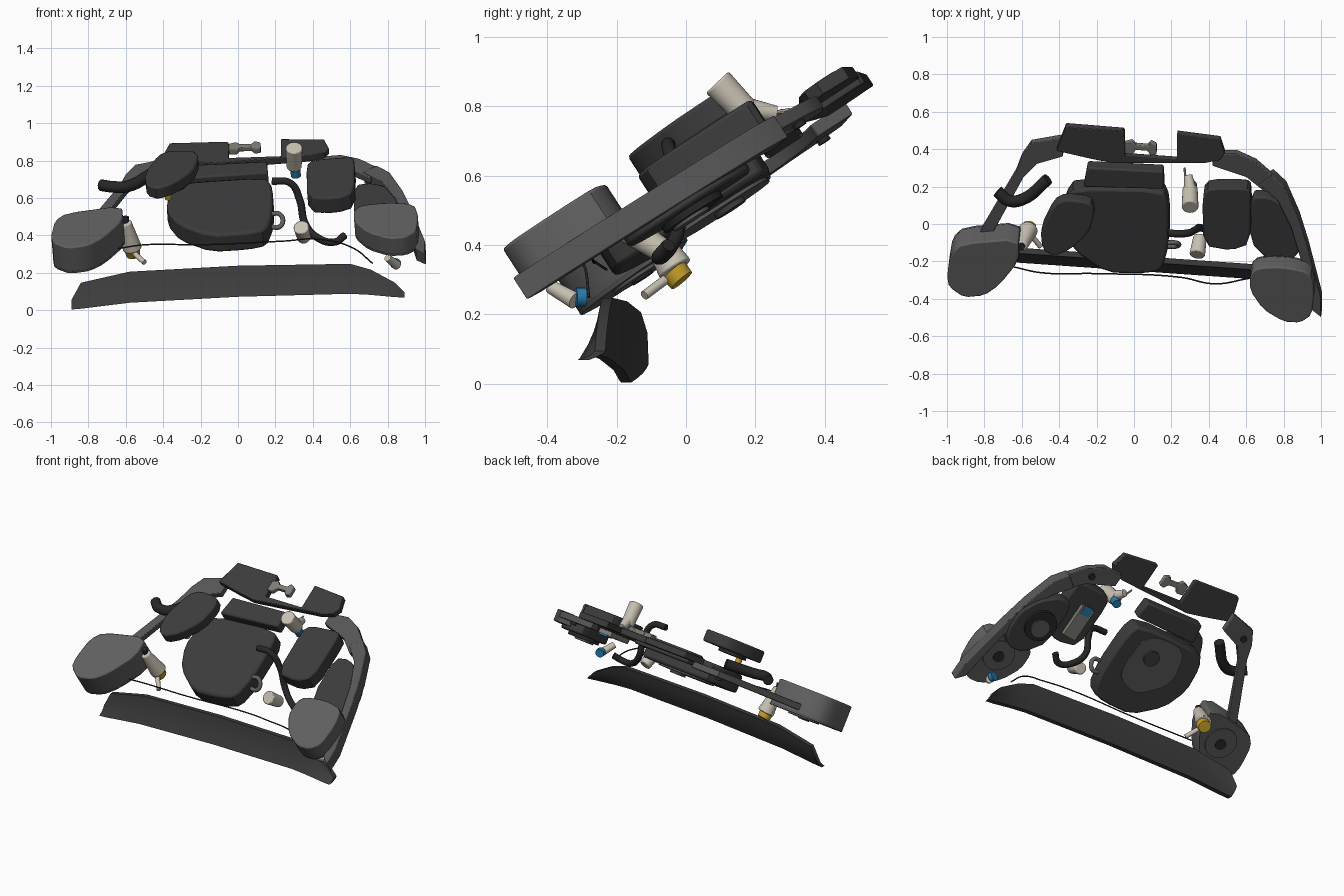
import bpy, bmesh, math
from mathutils import Vector

cube = bpy.data.objects.get("Cube")
if cube:
    bpy.data.objects.remove(cube)

# Normal of the tilted plane that carries the whole layout
N = Vector((-0.0675, -0.545, 0.839)).normalized()


def material(name, r, g, b):
    m = bpy.data.materials.new(name)
    m.use_nodes = True
    m.diffuse_color = (r, g, b, 1)
    m.node_tree.nodes["Principled BSDF"].inputs["Base Color"].default_value = (r, g, b, 1)
    return m


DARK = material("charcoal", .045, .045, .045)
GREY = material("mid grey", .12, .12, .12)
FRAME = material("frame grey", .095, .095, .095)
BLACK = material("rubber black", .02, .02, .02)
BEIGE = material("beige", .58, .53, .45)
STEEL = material("warm steel", .22, .205, .18)
BLUE = material("blue", .02, .2, .42)
GOLD = material("gold", .55, .34, .02)


def on_plane(x, y, h):
    return Vector((x, y, (h - N.x * x - N.y * y) / N.z))


def rounded(pts, times):
    # Corner cutting on a closed outline
    for _ in range(times):
        out = []
        for i, p in enumerate(pts):
            q = pts[(i + 1) % len(pts)]
            out += [tuple(a * (1 - t) + b * t for a, b in zip(p, q)) for t in (.2, .8)]
        pts = out
    return pts


def finish(name, bm, mat, bevel=0):
    bmesh.ops.recalc_face_normals(bm, faces=bm.faces)
    me = bpy.data.meshes.new(name)
    bm.to_mesh(me)
    bm.free()
    me.materials.append(mat)
    ob = bpy.data.objects.new(name, me)
    bpy.context.collection.objects.link(ob)
    if bevel:
        b = ob.modifiers.new("edge", "BEVEL")
        b.width, b.segments, b.limit_method, b.angle_limit = bevel, 2, "ANGLE", math.radians(50)
    bpy.ops.object.select_all(action="DESELECT")
    ob.select_set(True)
    bpy.context.view_layer.objects.active = ob
    bpy.ops.object.shade_smooth_by_angle(angle=math.radians(35))
    return ob


def slab(name, pts, low, high, mat, rounds=0, bevel=0, drop=0):
    # Outline laid on the tilted plane, sunk by drop, then thickened along the normal
    bm = bmesh.new()
    top = [on_plane(x, y, high + drop) - N * drop for x, y in rounded(pts, rounds)]
    face = bm.faces.new([bm.verts.new(p) for p in top])
    ext = bmesh.ops.extrude_face_region(bm, geom=[face], use_keep_orig=True)
    for v in ext["geom"]:
        if isinstance(v, bmesh.types.BMVert):
            v.co -= N * (high - low)
    return finish(name, bm, mat, bevel)


def cylinder(name, a, b, r1, r2, mat, sides=24, bevel=0):
    a, b = Vector(a), Vector(b)
    bm = bmesh.new()
    bmesh.ops.create_cone(bm, cap_ends=True, segments=sides, radius1=r1, radius2=r2, depth=(b - a).length)
    rot = (b - a).to_track_quat("Z", "Y").to_matrix()
    for v in bm.verts:
        v.co = rot @ v.co + (a + b) / 2
    return finish(name, bm, mat, bevel)


def disc(name, x, y, low, high, r, mat):
    base = on_plane(x, y, high)
    return cylinder(name, base - N * (high - low), base, r, r, mat)


def tube(name, pts, r, mat):
    cu = bpy.data.curves.new(name, "CURVE")
    cu.dimensions, cu.bevel_depth, cu.bevel_resolution, cu.use_fill_caps = "3D", r, 3, True
    sp = cu.splines.new("BEZIER")
    sp.bezier_points.add(len(pts) - 1)
    for bp, p in zip(sp.bezier_points, pts):
        bp.co = p
        bp.handle_left_type = bp.handle_right_type = "AUTO"
    cu.resolution_u = 6
    cu.materials.append(mat)
    ob = bpy.data.objects.new(name, cu)
    bpy.context.collection.objects.link(ob)


# Large light outer pads with darker undersides and hubs
right_pad = [(-1, -.28), (-.98, -.16), (-.92, -.105), (-.62, -.08), (-.615, -.2), (-.72, -.33),
             (-.8, -.385), (-.91, -.395), (-.99, -.34)]
left_pad = [(.62, -.27), (.66, -.235), (.8, -.23), (.94, -.26), (.965, -.36), (.95, -.49),
            (.89, -.53), (.8, -.525), (.69, -.46), (.62, -.36)]
for side, pts, low, high, x, y in (("right", right_pad, .395, .555, -.78, -.13),
                                   ("left", left_pad, .445, .555, .81, -.29)):
    slab(side + "_outer_pad", pts, low, high, GREY, 1, .008)
    slab(side + "_pad_underside", pts, low - .006, low + .006, FRAME, 1, 0, high - low - .006)
    disc(side + "_pad_base", x, y, low - .015, low, .1, FRAME)
    disc(side + "_pad_hub", x, y, low - .022, low - .01, .035, BLACK)

# Dark pads
slab("centre_pad", [(-.32, .19), (.15, .18), (.185, .1), (.185, -.12), (.15, -.25), (.05, -.27),
     (-.15, -.265), (-.32, -.15), (-.385, -.02), (-.37, .12)], .375, .49, DARK, 1, .015)
slab("centre_pad_underside", [(-.2, .24), (.08, .22), (.1, -.04), (-.08, -.1), (-.26, .04)], .365, .38, FRAME, 2)
disc("centre_pad_boss", -.03, .12, .35, .37, .05, DARK)
slab("centre_pad_crest", [(-.25, .3), (.155, .28), (.16, .185), (-.27, .195)], .43, .505, DARK, 0, .01)
slab("floating_pad", [(-.5, -.04), (-.43, .1), (-.37, .13), (-.235, .115), (-.21, .06), (-.24, -.05),
     (-.34, -.14), (-.43, -.175), (-.49, -.14)], .595, .67, DARK, 1, .01)
disc("floating_pad_base", -.36, .01, .575, .61, .09, BLACK)
disc("floating_pad_knob", -.375, -.03, .525, .58, .02, GOLD)
slab("left_inner_pad", [(.365, .15), (.4, .19), (.6, .19), (.625, .165), (.62, -.11), (.52, -.145),
     (.37, -.12)], .445, .545, DARK, 1, .01)
slab("left_middle_pad", [(.62, .14), (.72, .145), (.83, .08), (.9, -.02), (.895, -.14), (.83, -.21),
     (.72, -.2), (.62, -.1)], .365, .445, DARK, 1, .01)
disc("left_middle_pad_base", .74, .01, .345, .37, .1, BLACK)
disc("left_middle_pad_hub", .74, .01, .335, .35, .06, FRAME)
slab("module_box", [(.44, .14), (.53, .14), (.53, -.04), (.44, -.04)], .415, .455, STEEL)
slab("module_panel", [(.46, .17), (.52, .17), (.52, .12), (.46, .12)], .408, .42, BLUE)

# Frame arms and top plate
slab("left_frame_arm", [(.74, .255), (.81, .19), (.88, .03), (.93, -.13), (1, -.4), (1, -.5), (.95, -.46),
     (.9, -.22), (.84, -.02), (.77, .12), (.67, .21)], .385, .46, FRAME, 0, .004)
slab("left_upper_arm", [(.42, .375), (.55, .375), (.65, .33), (.79, .21), (.7, .17), (.6, .25), (.42, .31)],
     .415, .455, FRAME, 0, .004)
slab("right_frame_arm", [(-.38, .46), (-.55, .43), (-.6, .36), (-.63, .28), (-.86, -.11), (-.8, -.13),
     (-.59, .25), (-.52, .32), (-.38, .36)], .415, .455, FRAME, 0, .004)
slab("top_plate", [(-.415, .39), (-.365, .52), (-.06, .495), (-.05, .485), (-.05, .36), (.23, .34), (.23, .48),
     (.46, .45), (.485, .375), (.46, .34), (.38, .325), (-.12, .325), (-.22, .345)], .45, .49, DARK, 0, .004)
for x, y in ((-.52, .39), (.6, .32)):
    disc("arm_bolt", x, y, .4, .42, .02, BLACK)
slab("top_clip", [(-.05, .43), (-.01, .44), (.01, .42), (.07, .415), (.09, .435), (.12, .42), (.12, .37),
     (.09, .365), (.07, .39), (.01, .395), (-.01, .37), (-.05, .375)], .485, .515, STEEL, 0, .004)

# Curved lower panel, lofted from end to end
stations = [(-.89, .056, .004), (-.84, .147, .008), (-.58, .206, .04), (0, .238, .072), (.6, .248, .088),
            (.71, .217, .082), (.84, .147, .07), (.89, .095, .068)]
bm = bmesh.new()
rings = []
for x, top, bottom in stations:
    ring = []
    for back, steps in ((0, (0, .25, .5, .75, 1)), (.03, (1, .75, .5, .25, 0))):
        for t in steps:
            y = -.2 - .07 * x - .05 * t + .008 * math.sin(math.pi * t) + back
            ring.append(bm.verts.new((x, y, top + (bottom - top) * t)))
    rings.append(ring)
for a, b in zip(rings, rings[1:]):
    for i in range(len(a)):
        j = (i + 1) % len(a)
        bm.faces.new((a[i], a[j], b[j], b[i]))
bm.faces.new(rings[0])
bm.faces.new(rings[-1])
finish("lower_panel", bm, DARK)

# Hoses and wire
tube("side_hose", [(-.73, .175, .668), (-.67, .125, .66), (-.6, .13, .66), (-.46, .24, .73)], .032, BLACK)
tube("centre_hose", [(.18, -.05, .69), (.28, -.05, .68), (.33, -.03, .59), (.36, -.02, .46), (.43, -.05, .385),
     (.52, -.08, .365), (.57, -.05, .4)], .02, BLACK)
tube("thin_wire", [(-.64, -.23, .33), (-.5, -.26, .35), (-.2, -.265, .35), (.25, -.285, .37), (.43, -.32, .38),
     (.62, -.29, .33), (.72, -.28, .25)], .004, BLACK)
tube("grey_hook", [(.18, -.1, .515), (.22, -.1, .515), (.24, -.11, .48), (.22, -.12, .445), (.18, -.12, .445)],
     .013, GREY)

# Upper canister with blue tip
cylinder("upper_canister", (.3, .09, .87), (.3, .19, .765), .045, .04, BEIGE, 24, .006)
cylinder("upper_canister_tip", (.305, .185, .76), (.31, .212, .718), .027, .027, BLUE)
cylinder("upper_canister_neck", (.3, .19, .79), (.29, .26, .78), .032, .022, BEIGE)
cylinder("upper_canister_rod", (.28, .19, .77), (.27, .3, .79), .006, .006, BEIGE, 8)

# Middle canister
cylinder("middle_canister", (.338, -.165, .445), (.353, -.07, .385), .042, .036, BEIGE, 24, .006)

# Side canister with gold cap and spout
cylinder("side_canister", (-.6, -.12, .47), (-.565, -.03, .33), .03, .052, BEIGE, 24, .006)
cylinder("side_canister_plug", (-.6, -.125, .5), (-.6, -.11, .46), .016, .016, BLACK)
cylinder("side_canister_cap", (-.566, -.035, .325), (-.56, -.012, .298), .042, .038, GOLD)
cylinder("side_canister_spout", (-.55, -.06, .3), (-.5, -.12, .255), .014, .014, BEIGE, 12)

# Outer spout with blue collar
cylinder("outer_spout", (.8, -.39, .28), (.85, -.32, .24), .02, .025, BEIGE, 16)
cylinder("outer_spout_collar", (.845, -.318, .25), (.84, -.29, .25), .028, .028, BLUE, 16)
